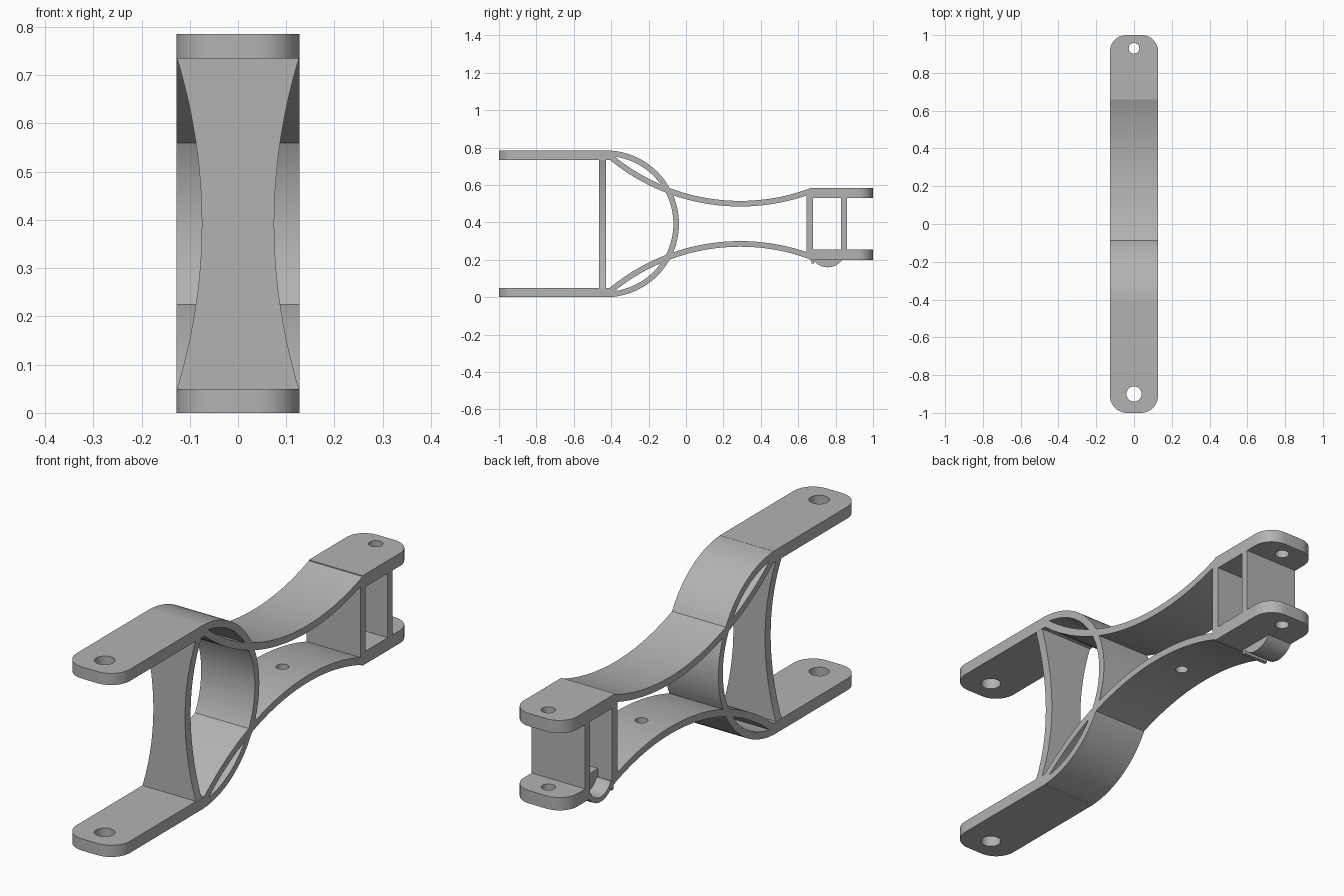
import bpy, bmesh, math

if "Cube" in bpy.data.objects:
    bpy.data.objects.remove(bpy.data.objects["Cube"], do_unlink=True)

W = 0.127          # half width
MID = 0.3925       # height of the mirror plane

grey = bpy.data.materials.new("light grey")
grey.use_nodes = True
COLOUR = (0.45, 0.45, 0.45, 1)
grey.diffuse_color = COLOUR
grey.node_tree.nodes["Principled BSDF"].inputs["Base Color"].default_value = COLOUR


def prism(name, outline, axis, lo, hi):
    """Extrude a closed 2D outline along x, y or z."""
    place = {"x": lambda a, b, d: (d, a, b),
             "y": lambda a, b, d: (a, d, b),
             "z": lambda a, b, d: (a, b, d)}[axis]
    bm = bmesh.new()
    ends = [[bm.verts.new(place(a, b, d)) for a, b in outline] for d in (lo, hi)]
    bm.faces.new(ends[0])
    bm.faces.new(ends[1])
    n = len(outline)
    for i in range(n):
        j = (i + 1) % n
        bm.faces.new((ends[0][i], ends[0][j], ends[1][j], ends[1][i]))
    bmesh.ops.recalc_face_normals(bm, faces=bm.faces)
    mesh = bpy.data.meshes.new(name)
    bm.to_mesh(mesh)
    bm.free()
    mesh.materials.append(grey)
    ob = bpy.data.objects.new(name, mesh)
    bpy.context.collection.objects.link(ob)
    return ob


def activate(ob):
    bpy.ops.object.select_all(action="DESELECT")
    ob.select_set(True)
    bpy.context.view_layer.objects.active = ob


def cut(ob, outline, axis, lo, hi):
    cutter = prism("cutter", outline, axis, lo, hi)
    cutter.hide_render = True
    mod = ob.modifiers.new("cut", "BOOLEAN")
    mod.operation = "DIFFERENCE"
    mod.solver = "EXACT"
    mod.object = cutter
    activate(ob)
    bpy.ops.object.modifier_apply(modifier=mod.name)
    bpy.data.objects.remove(cutter, do_unlink=True)


def arc(cx, cy, r, a0, a1, n):
    angles = [math.radians(a0 + (a1 - a0) * i / n) for i in range(n + 1)]
    return [(cx + r * math.cos(a), cy + r * math.sin(a)) for a in angles]


def rect(a0, a1, b0, b1):
    return [(a0, b0), (a1, b0), (a1, b1), (a0, b1)]


def circle(cy, r):
    return arc(0, cy, r, 0, 360, 32)[:-1]


def flip(outline, lower):
    return [(y, 2 * MID - z if lower else z) for y, z in outline]


def tab_outline(y_in, y_end, r):
    """Strip end with two rounded outer corners."""
    s = 1 if y_end > y_in else -1
    right = arc(W - r, y_end - s * r, r, 0, s * 90, 10)
    return [(W, y_in)] + right + [(-x, y) for x, y in reversed(right)] + [(-W, y_in)]


def sag(y, r):
    """Height of the long shallow curve of the upper arm."""
    return 1.585 - math.sqrt(r * r - (y - 0.29) ** 2)


parts = []
ys = [-0.42 + 1.09 * i / 40 for i in range(41)]
arm = [(y, sag(y, 1.07)) for y in ys] + [(y, sag(y, 1.10)) for y in reversed(ys)]

for lower in (False, True):
    side = "lower" if lower else "upper"
    # long curved arm
    curve = prism(side + "_arm", flip(arm, lower), "x", -W, W)
    if lower:
        cut(curve, circle(0.3, 0.025), "z", 0.1, 0.5)
    # flat front prong and rear tab, each with a bolt hole
    for label, y_in, y_end, r, hole_y, hole_r, z0, z1 in (
            ("_front_prong", -0.41, -1, 0.09, -0.9, 0.04, 0.735, 0.785),
            ("_rear_tab", 0.66, 1, 0.085, 0.93, 0.028, 0.53, 0.585)):
        if lower:
            z0, z1 = 2 * MID - z1, 2 * MID - z0
        tab = prism(side + label, tab_outline(y_in, y_end, r), "z", z0, z1)
        cut(tab, circle(hole_y, hole_r), "z", z0 - 0.1, z1 + 0.1)
        if lower and y_end > 0:
            cut(tab, rect(-0.2, -0.06, 0.68, 0.83), "z", 0.1, 0.3)
        parts.append(tab)
    parts.append(curve)

# half ring behind the fork
ring = arc(-0.43, MID, MID, -90, 90, 56) + arc(-0.43, MID, MID - 0.03, 90, -90, 56)
parts.append(prism("half_ring", ring, "x", -W, W))

# waisted front strut
steps = [-1 + i / 12 for i in range(25)]
edge = [(0.075 + 0.052 * t * t, MID + 0.345 * t) for t in steps]
strut = edge + [(-x, z) for x, z in reversed(edge)]
parts.append(prism("front_strut", strut, "y", -0.465, -0.427))

# two rear cross walls
parts.append(prism("inner_rear_wall", rect(0.645, 0.68, 0.235, 0.55), "x", -W, W))
parts.append(prism("outer_rear_wall", rect(0.83, 0.862, 0.25, 0.535), "x", -W, W))

# curved clip under the lower rear tab
bulge = arc(0.757, 0.255, 0.095, 205, 335, 20)
inner = arc(0.757, 0.255, 0.075, 335, 205, 20)
parts.append(prism("clip_strip", bulge + inner, "x", -W, -0.01))
parts.append(prism("clip_side", arc(0.757, 0.255, 0.095, 205, 335, 20), "x", -0.06, -0.01))
parts.append(prism("clip_lip", rect(0.67, 0.685, 0.18, 0.205), "x", -W, -0.01))

for ob in parts:
    activate(ob)
    bpy.ops.object.shade_smooth_by_angle(angle=math.radians(30))
